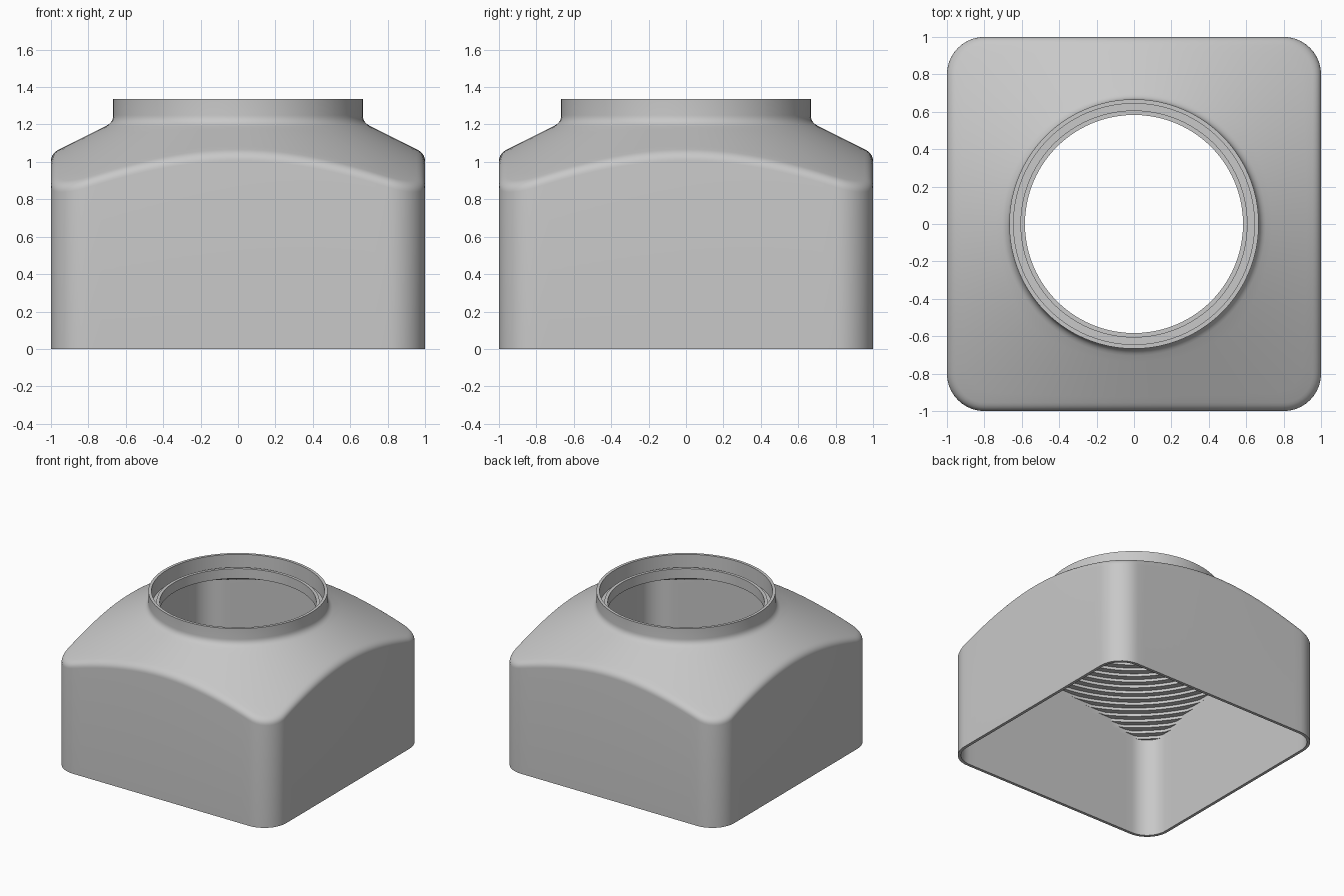
import bpy, bmesh, math
from mathutils import Vector

if "Cube" in bpy.data.objects:
    bpy.data.objects.remove(bpy.data.objects["Cube"])

HALF, CORNER, WALL = 1.0, 0.2, 0.024
NECK, TOP = 0.667, 1.335
SIDE_STEPS, CORNER_STEPS = 24, 10


def cone(r):
    """Height of the sloping shoulder at a distance from the axis."""
    return 1.545 - 0.5 * r


def bezier(a, b, c, steps):
    return [a * (1 - t) ** 2 + b * 2 * t * (1 - t) + c * t * t
            for t in (i / steps for i in range(steps + 1))]


def outline():
    """Points and outward normals of the rounded square."""
    flat = HALF - CORNER
    pts = []
    for quarter in range(4):
        turn = quarter * math.pi / 2
        c, s = math.cos(turn), math.sin(turn)
        local = [((HALF, -flat + 2 * flat * i / SIDE_STEPS), 0.0) for i in range(SIDE_STEPS)]
        for i in range(CORNER_STEPS):
            a = math.pi / 2 * i / CORNER_STEPS
            local.append(((flat + CORNER * math.cos(a), flat + CORNER * math.sin(a)), a))
        for (x, y), a in local:
            pts.append((Vector((c * x - s * y, s * x + c * y, 0)),
                        Vector((math.cos(a + turn), math.sin(a + turn), 0))))
    return pts


def section(p, n):
    """Closed section through the shell at one outline point."""
    up = Vector((0, 0, 1))
    inner = p - n * WALL
    d, limit = inner.normalized(), inner.length

    def at(r, z):
        return d * r + up * z

    # outer wall and rounded shoulder edge
    edge = p + up * cone(p.length)
    q = p - n * 0.045
    rows = [p.copy()]
    rows += bezier(edge - up * 0.04, edge, q + up * cone(q.length), 6)
    # conical shoulder
    foot = d * 0.705
    for i in range(1, 8):
        m = q.lerp(foot, i / 8)
        rows.append(m + up * cone(m.length))
    # fillet into the neck, rim, seal groove and inner lip
    rows += bezier(at(0.705, cone(0.705)), at(NECK, cone(NECK)), at(NECK, 1.25), 6)
    rows += [at(NECK, TOP), at(0.644, TOP), at(0.644, 1.21), at(0.607, 1.21),
             at(0.607, 1.245), at(0.583, 1.245)]
    # stepped underside, cut off by the inner wall
    r, z = 0.583, 1.165
    rows.append(at(r, z))
    while r < 1.32:
        r += 0.047
        rows.append(at(min(r, limit), z))
        z -= 0.0225
        rows.append(at(min(r, limit), z))
    rows.append(inner)
    return rows


# hollow shell
bm = bmesh.new()
loops = [[bm.verts.new(v) for v in section(p, n)] for p, n in outline()]
for i, a in enumerate(loops):
    b = loops[(i + 1) % len(loops)]
    for j in range(len(a)):
        k = (j + 1) % len(a)
        bm.faces.new((a[j], b[j], b[k], a[k]))
bmesh.ops.remove_doubles(bm, verts=bm.verts, dist=0.00005)
bmesh.ops.dissolve_degenerate(bm, edges=bm.edges, dist=0.00005)
bmesh.ops.recalc_face_normals(bm, faces=bm.faces)

mesh = bpy.data.meshes.new("adapter_shell")
bm.to_mesh(mesh)
bm.free()
shell = bpy.data.objects.new("adapter_shell", mesh)
bpy.context.collection.objects.link(shell)

# plain grey finish
grey = bpy.data.materials.new("light_grey")
grey.use_nodes = True
colour = (0.58, 0.58, 0.58, 1)
grey.diffuse_color = colour
grey.node_tree.nodes["Principled BSDF"].inputs["Base Color"].default_value = colour
mesh.materials.append(grey)

bpy.ops.object.select_all(action="DESELECT")
shell.select_set(True)
bpy.context.view_layer.objects.active = shell
bpy.ops.object.shade_smooth_by_angle(angle=math.radians(30))
